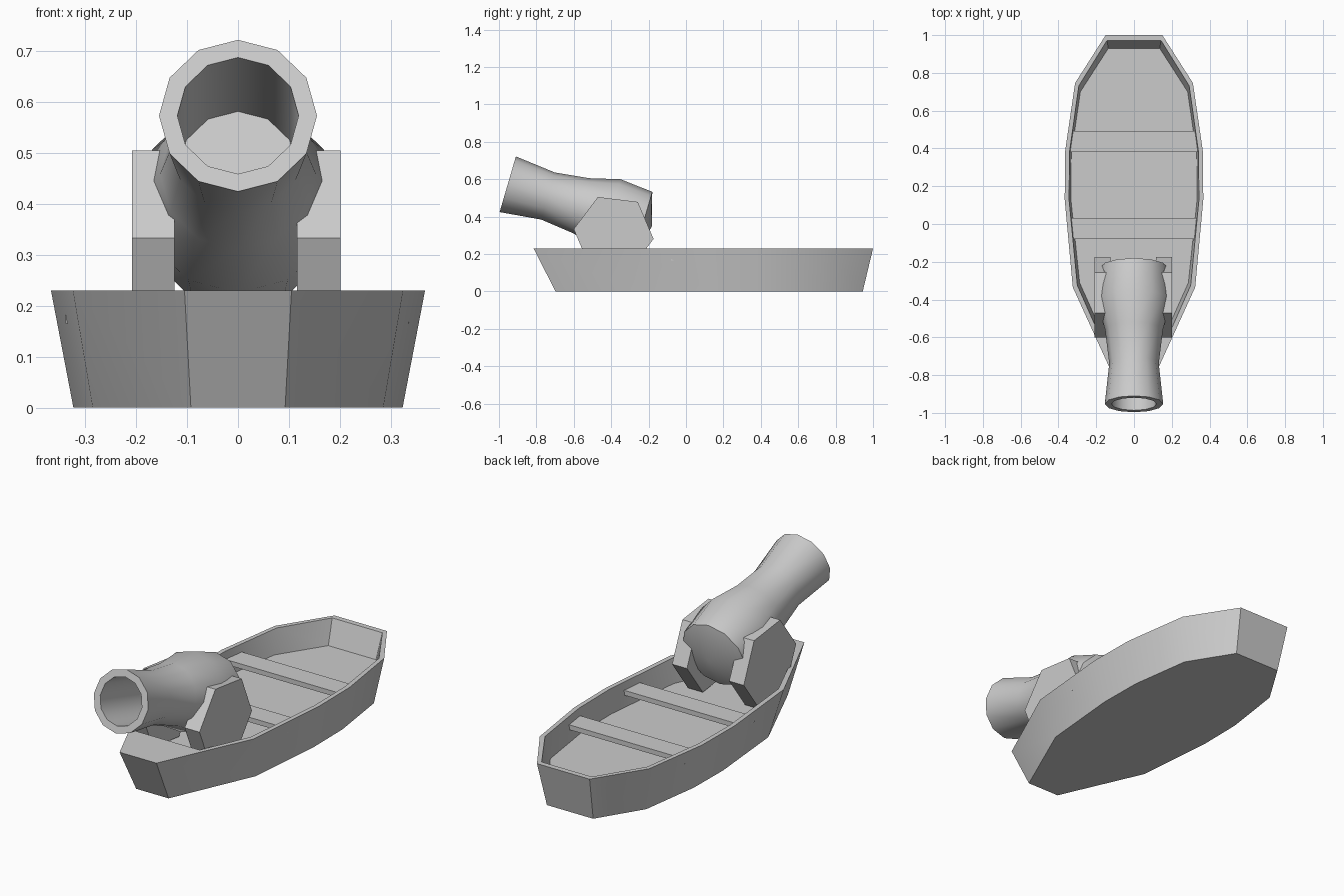
import bpy, bmesh, math
from mathutils import Vector

if "Cube" in bpy.data.objects:
    bpy.data.objects.remove(bpy.data.objects["Cube"])


def make_object(name, bm, smooth=None):
    bmesh.ops.recalc_face_normals(bm, faces=bm.faces[:])
    mesh = bpy.data.meshes.new(name)
    bm.to_mesh(mesh)
    bm.free()
    ob = bpy.data.objects.new(name, mesh)
    bpy.context.collection.objects.link(ob)
    if smooth:
        bpy.ops.object.select_all(action='DESELECT')
        ob.select_set(True)
        bpy.context.view_layer.objects.active = ob
        bpy.ops.object.shade_smooth_by_angle(angle=math.radians(smooth))
    return ob


def loft(rings):
    """Closed skin through rings of equal length; a one-point ring is an apex."""
    bm = bmesh.new()
    loops = [[bm.verts.new(p) for p in ring] for ring in rings]
    for a, b in zip(loops, loops[1:]):
        n = len(a)
        for i in range(n):
            j = (i + 1) % n
            if len(b) == 1:
                bm.faces.new((a[i], a[j], b[0]))
            else:
                bm.faces.new((a[i], a[j], b[j], b[i]))
    for end in (loops[0], loops[-1]):
        if len(end) > 2:
            bm.faces.new(end)
    return bm


def outline(half, z):
    """Mirror half an outline (stern to bow) across x = 0."""
    return [(x, y, z) for x, y in half] + [(-x, y, z) for x, y in reversed(half)]


def box(name, x0, x1, y0, y1, z0, z1):
    corners = [(x0, y0), (x1, y0), (x1, y1), (x0, y1)]
    return make_object(name, loft([[(x, y, z) for x, y in corners] for z in (z0, z1)]))


# Hull: outer skin, rim with solid bow deck, inner well
RIM_Z, FLOOR_Z = 0.23, 0.105
outer = [(0.15, 1.0), (0.312, 0.746), (0.364, 0.39), (0.367, 0.13),
         (0.324, -0.335), (0.105, -0.815)]
bottom = [(x * 0.88, 0.905 * y + 0.04) for x, y in outer]
inner = [(0.143, 0.972), (0.292, 0.732), (0.341, 0.385), (0.344, 0.13),
         (0.300, -0.325), (0.187, -0.58)]
floor = [(0.136, 0.93), (0.284, 0.70), (0.332, 0.37), (0.334, 0.13),
         (0.288, -0.31), (0.17, -0.575)]
make_object("hull", loft([outline(bottom, 0), outline(outer, RIM_Z),
                          outline(inner, RIM_Z), outline(floor, FLOOR_Z)]), 30)

# Bench planks
for name, y in (("front_bench", -0.08), ("rear_bench", 0.38)):
    box(name, -0.338, 0.336, y, y + 0.112, 0.165, 0.19)

# Hexagonal cradle plates either side of the barrel
hexagon = [(-0.387 + 0.215 * math.cos(math.radians(a)),
            0.307 + 0.215 * math.sin(math.radians(a)))
           for a in range(-7, 353, 60)]
for name, x0, x1 in (("left_cradle", -0.208, -0.125), ("right_cradle", 0.116, 0.201)):
    make_object(name, loft([[(x, y, z) for y, z in hexagon] for x in (x0, x1)]))

# Barrel: 12-sided turned profile along a tilted axis (distance from muzzle, radius)
muzzle = Vector((0, -0.953, 0.573))
tilt = math.radians(16.3)
along = Vector((0, math.cos(tilt), -math.sin(tilt)))
up = Vector((0, math.sin(tilt), math.cos(tilt)))
side = Vector((1, 0, 0))


def ring(s, r):
    centre = muzzle + along * s
    if r == 0:
        return [centre]
    return [centre + r * (math.cos(t) * up + math.sin(t) * side)
            for t in (i * math.tau / 12 for i in range(12))]


profile = [(0.37, 0.117), (0, 0.119), (0, 0.155), (0.224, 0.131), (0.408, 0.153),
           (0.571, 0.195), (0.753, 0.178), (0.803, 0)]
make_object("cannon_barrel", loft([ring(s, r) for s, r in profile]), 40)
